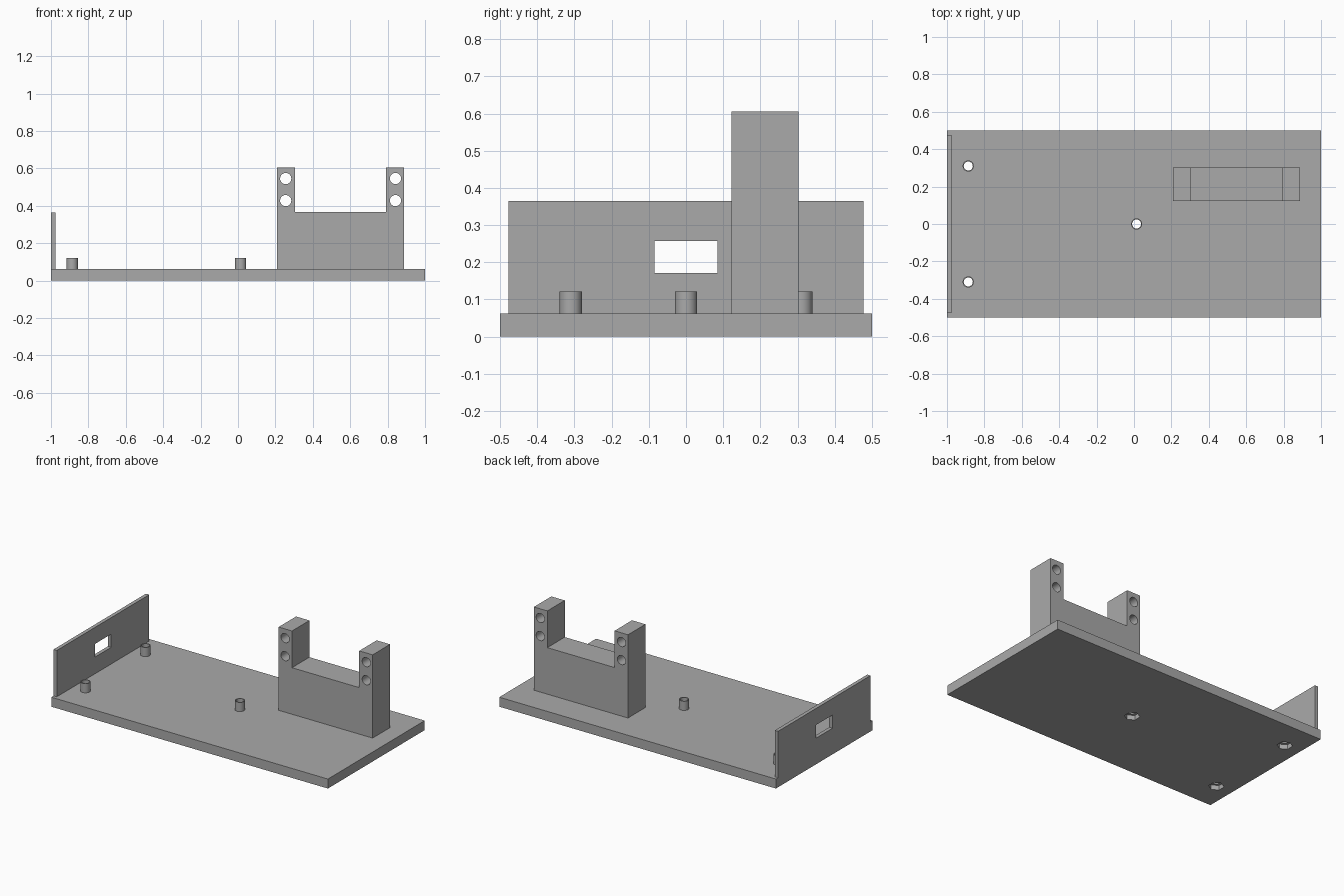
import bpy
import math

cube = bpy.data.objects.get("Cube")
if cube:
    bpy.data.objects.remove(cube, do_unlink=True)

grey = bpy.data.materials.new("plain_grey")
grey.use_nodes = True
colour = (0.4, 0.4, 0.4, 1)
grey.diffuse_color = colour
grey.node_tree.nodes["Principled BSDF"].inputs["Base Color"].default_value = colour


def box(name, lo, hi):
    centre = [(a + b) / 2 for a, b in zip(lo, hi)]
    bpy.ops.mesh.primitive_cube_add(size=1, location=centre)
    ob = bpy.context.object
    ob.name = name
    ob.scale = [b - a for a, b in zip(lo, hi)]
    bpy.ops.object.transform_apply(location=False, rotation=False, scale=True)
    ob.data.materials.append(grey)
    return ob


def prism(name, radius, depth, centre, sides=32, rotation=(0, 0, 0)):
    bpy.ops.mesh.primitive_cylinder_add(vertices=sides, radius=radius, depth=depth,
                                        location=centre, rotation=rotation)
    ob = bpy.context.object
    ob.name = name
    ob.data.materials.append(grey)
    return ob


def cut(target, cutter):
    mod = target.modifiers.new("cut", "BOOLEAN")
    mod.operation = "DIFFERENCE"
    mod.solver = "EXACT"
    mod.object = cutter
    bpy.context.view_layer.objects.active = target
    bpy.ops.object.modifier_apply(modifier=mod.name)
    bpy.data.objects.remove(cutter, do_unlink=True)


def smooth(ob):
    bpy.ops.object.select_all(action="DESELECT")
    ob.select_set(True)
    bpy.context.view_layer.objects.active = ob
    bpy.ops.object.shade_smooth_by_angle(angle=math.radians(30))


TOP = 0.062

# Base plate
base = box("base_plate", (-1, -0.5, 0), (1, 0.5, TOP))

# Hollow standoffs, each with a bolt hole and a nut pocket under the plate
for i, (x, y) in enumerate([(-0.886, 0.31), (-0.886, -0.31), (0.014, 0)]):
    post = prism(f"standoff_{i + 1}", 0.03, 0.06, (x, y, TOP + 0.03))
    cut(post, prism("bore", 0.024, 0.3, (x, y, 0.1)))
    smooth(post)
    cut(base, prism("bore", 0.024, 0.3, (x, y, 0.1)))
    cut(base, prism("nut_pocket", 0.046, 0.06, (x, y, 0), sides=6))
smooth(base)

# End wall with a rectangular window
wall = box("end_wall", (-1, -0.477, TOP), (-0.976, 0.477, 0.365))
cut(wall, box("window", (-1.1, -0.085, 0.171), (-0.9, 0.085, 0.257)))

# U-shaped bracket with two screw holes in each arm
bracket = box("bracket", (0.208, 0.122, TOP), (0.888, 0.302, 0.606))
cut(bracket, box("gap", (0.305, 0, 0.366), (0.791, 0.5, 0.8)))
for x in (0.255, 0.842):
    for z in (0.428, 0.546):
        cut(bracket, prism("screw_hole", 0.03, 0.6, (x, 0.21, z),
                           rotation=(math.pi / 2, 0, 0)))
smooth(bracket)
